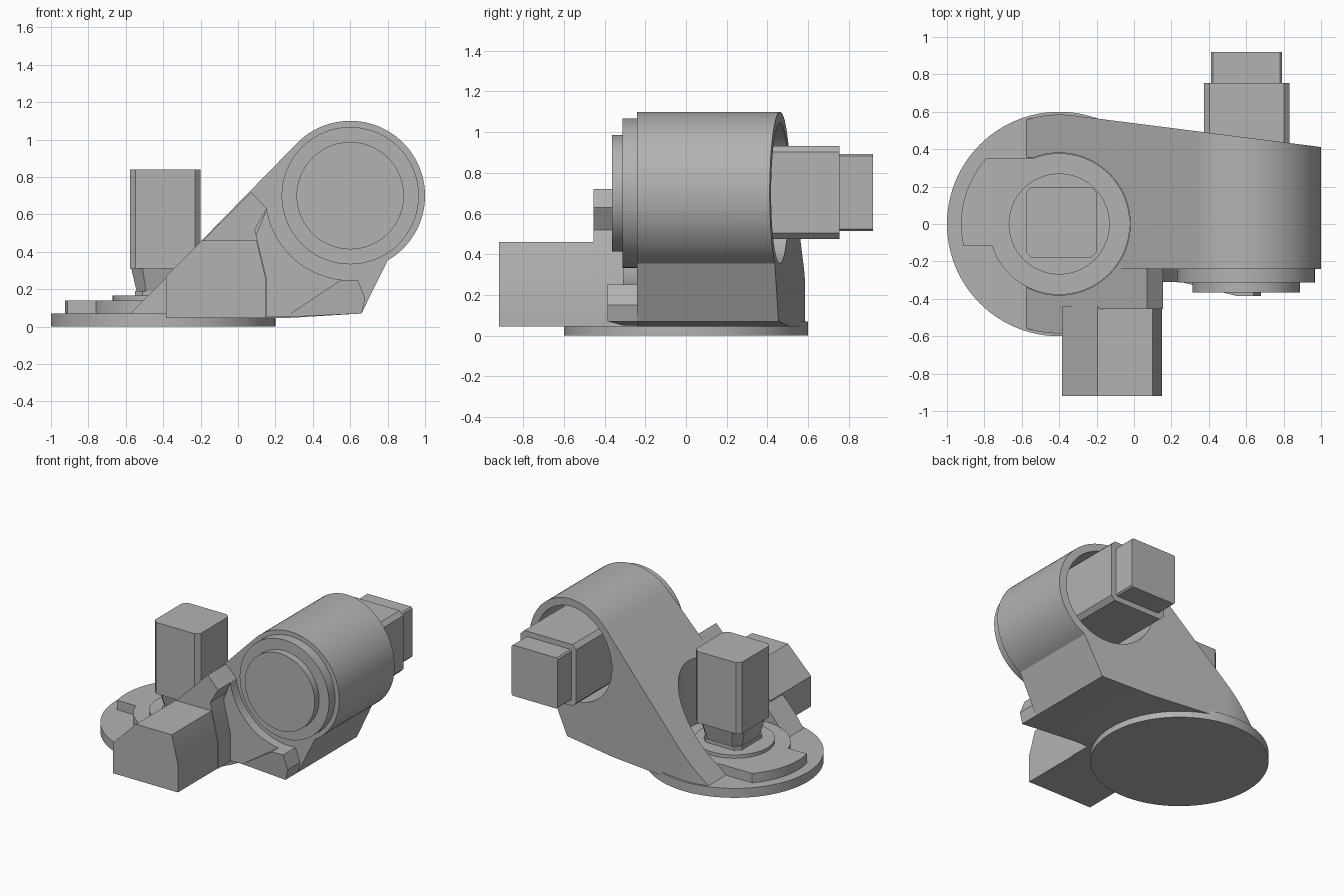
import bpy, bmesh
from math import cos, sin, radians
from mathutils import Vector

default = bpy.data.objects.get("Cube")
if default:
    bpy.data.objects.remove(default, do_unlink=True)

grey = bpy.data.materials.new("light_grey")
grey.use_nodes = True
grey.diffuse_color = (0.45, 0.45, 0.45, 1)
grey.node_tree.nodes["Principled BSDF"].inputs["Base Color"].default_value = grey.diffuse_color


def arc(cx, cy, r, start, end, steps):
    """Points along an arc, angles in degrees."""
    angles = [radians(start + (end - start) * i / steps) for i in range(steps + 1)]
    return [(cx + r * cos(a), cy + r * sin(a)) for a in angles]


def circle(cx, cy, r, sides=72):
    return arc(cx, cy, r, 0, 360, sides)[:-1]


def octagon(x0, x1, y0, y1, c):
    """Rectangle with chamfered corners."""
    return [(x0 + c, y0), (x1 - c, y0), (x1, y0 + c), (x1, y1 - c),
            (x1 - c, y1), (x0 + c, y1), (x0, y1 - c), (x0, y0 + c)]


def prism(name, outline, low, high, axis="Z", top_scale=1.0):
    """Extrude an outline along Z (outline is x,y) or along Y (outline is x,z)."""
    centre = Vector((sum(p[0] for p in outline), sum(p[1] for p in outline))) / len(outline)

    def place(p, level):
        return (p[0], p[1], level) if axis == "Z" else (p[0], level, p[1])

    bm = bmesh.new()
    bottom = [bm.verts.new(place(p, low)) for p in outline]
    top = [bm.verts.new(place(centre + (Vector(p) - centre) * top_scale, high)) for p in outline]
    bm.faces.new(bottom)
    bm.faces.new(top)
    for i in range(len(outline)):
        j = (i + 1) % len(outline)
        bm.faces.new((bottom[i], bottom[j], top[j], top[i]))
    bmesh.ops.recalc_face_normals(bm, faces=bm.faces)
    mesh = bpy.data.meshes.new(name)
    bm.to_mesh(mesh)
    bm.free()
    mesh.materials.append(grey)
    obj = bpy.data.objects.new(name, mesh)
    bpy.context.collection.objects.link(obj)
    return obj


def select_only(obj):
    bpy.ops.object.select_all(action="DESELECT")
    obj.select_set(True)
    bpy.context.view_layer.objects.active = obj


def combine(obj, cutter, operation):
    mod = obj.modifiers.new("cut", "BOOLEAN")
    mod.operation = operation
    mod.solver = "EXACT"
    mod.object = cutter
    select_only(obj)
    bpy.ops.object.modifier_apply(modifier=mod.name)


PIVOT = (-0.4, 0.0)      # turntable axis in plan
HUB = (0.6, 0.7)         # shoulder axis in elevation
parts = []

# Turntable base and the stepped plates on it
parts.append(prism("base_disc", circle(*PIVOT, 0.6, 96), 0, 0.07))
parts.append(prism("bearing_plate", circle(*PIVOT, 0.378), 0.05, 0.14))
parts.append(prism("bearing_ring", circle(*PIVOT, 0.27), 0.13, 0.165))
parts.append(prism("side_plate", arc(*PIVOT, 0.525, 138, 193, 12) + [(-0.5, -0.12), (-0.5, 0.352)],
                   0.05, 0.14))

# Inclined arm: side profiles trimmed to the plan outline
arm_profile = [(-0.6, 0.045)] + arc(*HUB, 0.4, 135, -60, 56) + [(0.66, 0.07), (0.25, 0.045)]
front_profile = [(-0.6, 0.045), (0.07, 0.72), (0.155, 0.63), (0.09, 0.52), (0.155, 0.25), (0.155, 0.045)]
arm = prism("arm", arm_profile, -0.24, 0.7, "Y")
arm_front = prism("arm_front", front_profile, -0.7, -0.2, "Y")
plan = prism("plan_trim", arc(*PIVOT, 0.585, 108, 82.8, 10)
             + [(1.05, 0.405), (1.05, -0.455), (-0.38, -0.455)]
             + arc(*PIVOT, 0.585, -88, -108, 8), -0.2, 1.4)
pocket = prism("pocket_cutter", circle(*PIVOT, 0.38), 0.06, 1.3)
slot = prism("slot_cutter", [(-0.9, -0.33), (-0.4, -0.33), (-0.4, 0.355), (-0.9, 0.355)], 0.06, 1.3)
bore = prism("bore_cutter", circle(*HUB, 0.345), 0.05, 0.9, "Y")
for body in (arm, arm_front):
    combine(body, plan, "INTERSECT")
    combine(body, pocket, "DIFFERENCE")
    combine(body, slot, "DIFFERENCE")
    parts.append(body)
combine(arm, bore, "DIFFERENCE")
for cutter in (plan, pocket, slot, bore):
    bpy.data.objects.remove(cutter, do_unlink=True)

# Shoulder bosses on the front
parts.append(prism("shoulder_flange", circle(*HUB, 0.367), -0.313, -0.23, "Y"))
parts.append(prism("shoulder_cap", circle(*HUB, 0.287), -0.365, -0.3, "Y"))

# Curved web under the shoulder and the stop foot at its end
parts.append(prism("web", arc(*HUB, 0.452, 189, 264, 20) + [(0.25, 0.05), (0.1, 0.05), (0.1, 0.5)],
                   -0.31, -0.2, "Y"))
foot = prism("stop_foot", [(0.25, 0.05), (0.55, 0.25), (0.64, 0.25), (0.68, 0.15), (0.66, 0.07)],
             -0.385, -0.2, "Y")
for v in foot.data.vertices:
    if v.co.y < -0.3 and v.co.x < 0.3:
        v.co.y = -0.31
parts.append(foot)

# Counterweight box at the front
parts.append(prism("counterweight", [(-0.385, 0.045), (-0.385, 0.27), (-0.195, 0.46), (0.1, 0.46),
                                     (0.15, 0.25), (0.15, 0.045)], -0.92, -0.44, "Y"))

# Vertical motor standing on a tapered neck
parts.append(prism("turntable_motor", octagon(-0.578, -0.2, -0.18, 0.198, 0.03), 0.31, 0.84))
parts.append(prism("motor_foot", octagon(-0.55, -0.235, -0.15, 0.165, 0.04), 0.15, 0.19))
parts.append(prism("motor_neck", octagon(-0.54, -0.24, -0.14, 0.16, 0.05), 0.18, 0.32, top_scale=1.22))

# Horizontal motor behind the shoulder
parts.append(prism("shoulder_motor", octagon(0.375, 0.832, 0.475, 0.932, 0.03), 0.04, 0.755, "Y"))
parts.append(prism("shoulder_motor_end", octagon(0.412, 0.79, 0.515, 0.892, 0.01), 0.74, 0.92, "Y"))

# Smooth the round surfaces, keep the edges crisp
for part in parts:
    select_only(part)
    bpy.ops.object.shade_smooth_by_angle(angle=radians(20))
